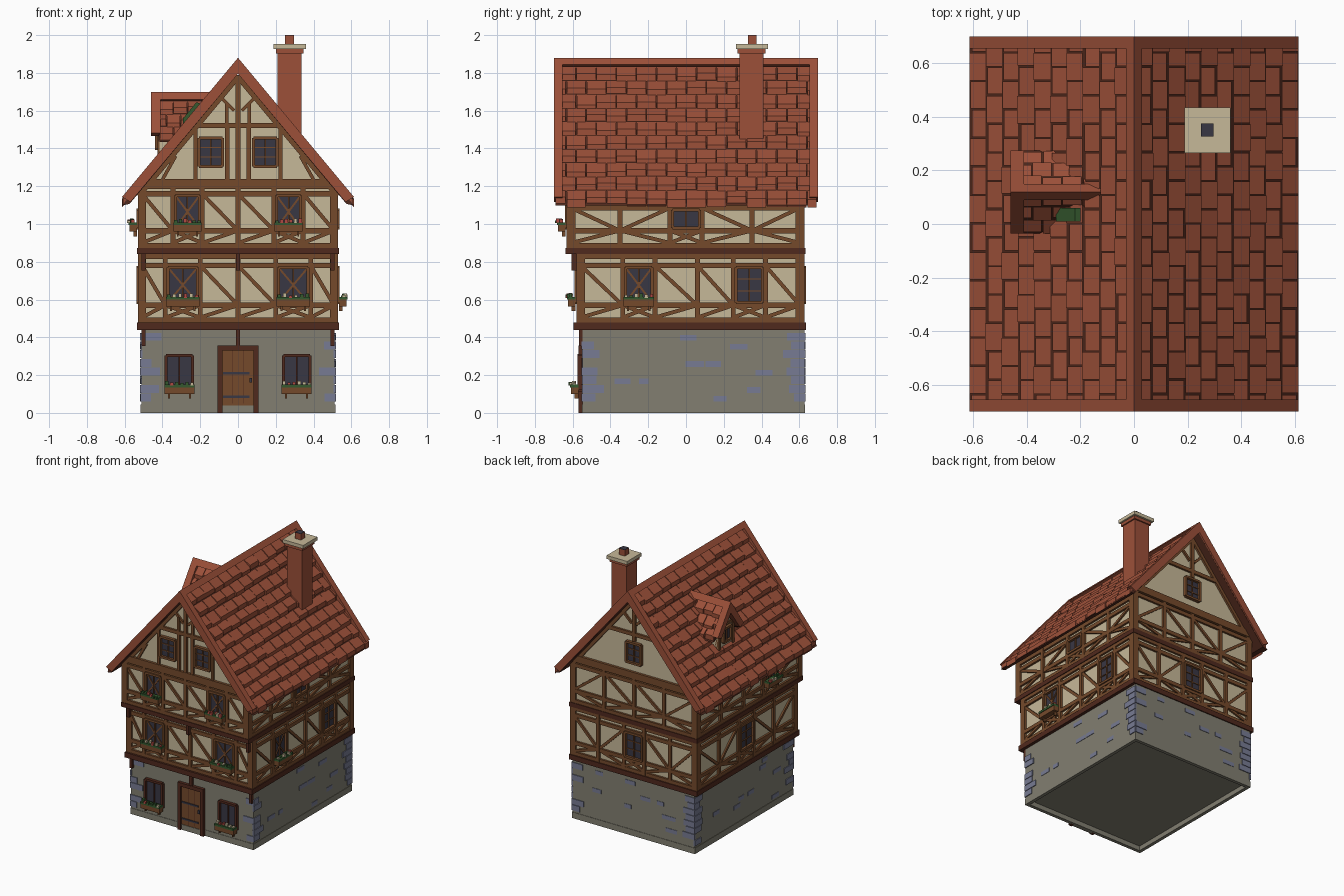
import bpy, bmesh, math, random

random.seed(4)
cube = bpy.data.objects.get("Cube")
if cube:
    bpy.data.objects.remove(cube)

COLOURS = {"plaster": "C6B898", "roof_clay": "9C5039", "stone": "827F71", "blue_stone": "777B93",
           "timber": "754A2B", "dark_timber": "50291D", "glass": "393743", "leaf": "35592F",
           "red_flower": "B04A42"}


def linear(code):
    channels = [int(code[i:i + 2], 16) / 255 for i in (0, 2, 4)]
    return [((c + .055) / 1.055) ** 2.4 for c in channels] + [1]


materials = {}
for label, code in COLOURS.items():
    mat = bpy.data.materials.new(label)
    mat.use_nodes = True
    mat.diffuse_color = linear(code)
    shader = mat.node_tree.nodes["Principled BSDF"]
    shader.inputs["Base Color"].default_value = linear(code)
    shader.inputs["Roughness"].default_value = .9
    materials[label] = mat

# Each side maps (along, outward, up) to the world
SIDES = {"front": lambda u, d, z: (u, -d, z), "back": lambda u, d, z: (u, d, z),
         "right": lambda u, d, z: (d, u, z), "left": lambda u, d, z: (-d, u, z)}
parts = {}


def slab(part, colour, side, outline, inner, outer):
    """Extrude an (along, up) outline from the inner to the outer depth."""
    bm = parts.setdefault((part, colour), bmesh.new())
    place = SIDES[side]
    rings = [[bm.verts.new(place(u, d, z)) for u, z in outline] for d in (inner, outer)]
    faces = [bm.faces.new(ring) for ring in rings]
    for i in range(len(outline)):
        j = (i + 1) % len(outline)
        faces.append(bm.faces.new((rings[0][i], rings[0][j], rings[1][j], rings[1][i])))
    bmesh.ops.recalc_face_normals(bm, faces=faces)


def rect(left, right, low, high):
    return [(left, low), (right, low), (right, high), (left, high)]


def block(part, colour, side, left, right, low, high, inner, outer):
    slab(part, colour, side, rect(left, right, low, high), inner, outer)


def beam(part, colour, side, a, b, width, inner, outer):
    du, dz = b[0] - a[0], b[1] - a[1]
    k = width / 2 / math.hypot(du, dz)
    ou, oz = -dz * k, du * k
    slab(part, colour, side, [(a[0] + ou, a[1] + oz), (a[0] - ou, a[1] - oz),
                              (b[0] - ou, b[1] - oz), (b[0] + ou, b[1] + oz)], inner, outer)


def planter(side, u, top, half, d):
    block("flower_boxes", "timber", side, u - half, u + half, top - .04, top - .005, d, d + .04)
    block("flower_leaves", "leaf", side, u - half, u + half, top - .005, top + .01, d, d + .045)
    for s in (-1, 1):
        foot = u + s * half * .7
        block("flower_boxes", "timber", side, foot - .005, foot + .005, top - .065, top - .04, d, d + .02)
    for i in range(6):
        p = u + half * (i - 2.5) / 3
        part, colour = random.choice([("flowers", "red_flower"), ("pale_flowers", "plaster"),
                                      ("flower_leaves", "leaf")])
        out = d + random.uniform(.01, .04)
        block(part, colour, side, p - .009, p + .009, top + .005, top + random.uniform(.018, .03), out, out + .018)


def window(side, u, low, high, half, d, style="grid", flowers=False, trim="timber"):
    block("window_glass", "glass", side, u - half, u + half, low, high, d - .01, d + .006)
    edge = .016
    for s in (-1, 1):
        block("window_frames", trim, side, u + s * half - edge / 2, u + s * half + edge / 2, low, high, d, d + .024)
    for z in (low, high):
        block("window_frames", trim, side, u - half, u + half, z - edge / 2, z + edge / 2, d, d + .024)
    block("window_bars", trim, side, u - .004, u + .004, low, high, d, d + .014)
    if style == "grid":
        for k in (1, 2):
            z = low + (high - low) * k / 3
            block("window_bars", trim, side, u - half, u + half, z - .003, z + .003, d, d + .012)
    elif style == "lattice":
        for s in (-1, 1):
            beam("window_bars", trim, side, (u - s * half, low), (u + s * half, high), .01, d, d + .012)
    if flowers:
        planter(side, u, low + .02, half + .01, d + .02)


def half_timber(side, d, low, high, posts, windows):
    """Posts, rails and braces for one storey; windows maps bay to (style, flowers)."""
    out, mid = d + .015, low + .095
    first, last = posts[0], posts[-1]
    for z in (low + .015, mid, high - .06, high - .01):
        block("timber_rails", "timber", side, first, last, z - .014, z + .014, d - .01, out)
    for i, u in enumerate(posts):
        w = .022 if i in (0, len(posts) - 1) else .013
        block("timber_posts", "timber", side, u - w, u + w, low, high, d - .01, out + .001)
    for i, (a, b) in enumerate(zip(posts, posts[1:])):
        flip = (a + b) / 2 > (first + last) / 2
        if i in windows:
            window(side, (a + b) / 2, mid + .014, high - .07, (b - a) / 2 - .014, d, *windows[i])
            spans = [(a, b, low + .03, mid), (b, a, low + .03, mid)]
        else:
            l, r = (b, a) if flip ^ bool(i % 2) else (a, b)
            spans = [(r, l, mid, high - .06), (l, r, low + .03, mid)]
        for l, r, z0, z1 in spans:
            beam("timber_braces", "timber", side, (l, z0), (r, z1), .02, d - .01, out - .003)


def pitched_roof(part, side, centre, apex, run, slope, back, front, rows, cols, ends):
    rise = .045
    for s in (-1, 1):
        def at(t, v):
            return centre + s * t, apex - slope * t + v
        slab(part + "_underlay", "dark_timber", side,
             [at(0, 0), at(run, 0), at(run - .04, -.04), at(0, -.04)], back, front)
        for a, b in ends:
            slab(part + "_barge_boards", "roof_clay", side,
                 [at(0, rise), at(run, rise), at(run - .045, -.036), at(0, -.04)], a, b)
        # Staggered courses of tiles, each kicking up at its lower edge
        step, width = (run - .01) / rows, (front - back) / cols
        for row in range(rows):
            t0 = .01 + row * step
            for col in range(cols + row % 2):
                a = back + (col - (row % 2) / 2) * width
                b = min(front, a + width - random.uniform(.003, .007))
                t1 = min(run, t0 + step + random.uniform(-.011, .003))
                lift = random.uniform(.028, .038)
                slab(part + "_tiles", "roof_clay", side,
                     [at(t0, -.01), at(t0, .007), at(t1, lift), at(t1, -.01)], max(a, back), b)
    cap = .03
    slab(part + "_ridge", "roof_clay", side,
         [(centre - cap, apex - slope * cap + rise), (centre, apex + rise),
          (centre + cap, apex - slope * cap + rise), (centre, apex)], min(back, ends[0][0]), ends[-1][1])


# Stone ground floor with a hollow foot
block("ground_floor", "stone", "front", -.512, .512, .035, .45, -.627, .547)
for side, reach, a, b in (("front", .55, -.515, .515), ("back", .63, -.515, .515),
                          ("left", .515, -.63, .55), ("right", .515, -.63, .55)):
    if side in ("left", "right"):
        a, b = -.55, .63
    block("plinth", "stone", side, a, b, 0, .045, reach - .025, reach)
    # Corner stones and scattered stones
    for row in range(8):
        z = .06 + row * .046
        for edge, s in ((a, 1), (b, -1)):
            if random.random() < .75:
                far = edge + s * (.1 if row % 2 else .065) * random.uniform(.8, 1.2)
                block("corner_stones", "blue_stone", side, min(edge, far), max(edge, far),
                      z, z + .042, reach - .01, reach + .003)
    for _ in range(0 if side == "front" else 9):
        u, z = random.uniform(a + .12, b - .2), .06 + random.randrange(8) * .046
        block("wall_stones", "blue_stone", side, u, u + random.uniform(.05, .1), z, z + .03, reach - .01, reach)

# Door
block("door", "timber", "front", -.085, .085, .03, .335, .54, .556)
for s in (-1, 1):
    block("door_frame", "dark_timber", "front", s * .095 - .013, s * .095 + .013, 0, .355, .54, .57)
    block("door_planks", "dark_timber", "front", s * .028 - .002, s * .028 + .002, .05, .335, .55, .557)
block("door_frame", "dark_timber", "front", -.108, .108, .33, .357, .54, .57)
block("door_step", "stone", "front", -.085, .085, 0, .04, .54, .56)
for z in (.085, .21):
    block("door_hinges", "glass", "front", -.08, .06, z - .006, z + .006, .55, .562)
block("door_handle", "glass", "front", .06, .075, .16, .185, .55, .568)
for s in (-1, 1):
    window("front", s * .31, .12, .305, .07, .55, "plain", True, "dark_timber")

# Plastered upper storeys, floor beams and jetty brackets
block("first_storey", "plaster", "front", -.514, .514, .46, .86, -.612, .565)
slab("second_storey", "plaster", "front", [(-.514, .85), (.514, .85), (.514, 1.17), (0, 1.79), (-.514, 1.17)],
     -.612, .617)
block("lower_floor_beam", "dark_timber", "front", -.535, .535, .44, .478, -.635, .595)
block("upper_floor_beam", "dark_timber", "front", -.535, .535, .84, .873, -.632, .637)
for u in (-.5, 0, .5):
    block("jetty_brackets", "dark_timber", "front", u - .011, u + .011, .355, .44, .54, .567)
    block("jetty_brackets", "dark_timber", "front", u - .011, u + .011, .755, .84, .56, .605)

lattice, grid, plain = ("lattice", True), ("grid", False), ("plain", False)
first, second = (.475, .84), (.87, 1.145)
half_timber("front", .565, *first, [-.508, -.385, -.2, 0, .2, .385, .508], {1: lattice, 4: lattice})
half_timber("right", .514, *first, [-.557, -.335, -.165, .06, .25, .42, .602], {1: lattice, 4: grid})
half_timber("left", .514, *first, [-.557, -.3, -.06, .12, .35, .602], {2: grid})
half_timber("back", .612, *first, [-.508, -.3, -.085, .085, .3, .508], {2: grid})
half_timber("front", .617, .87, 1.22, [-.508, -.345, -.19, 0, .19, .345, .508], {1: lattice, 4: lattice})
half_timber("right", .514, *second, [-.608, -.35, -.085, .085, .35, .602], {2: plain})
half_timber("left", .514, *second, [-.608, -.34, -.17, .06, .33, .602], {1: lattice})
half_timber("back", .612, .87, 1.22, [-.508, -.25, 0, .25, .508], {})

# Gable timbers and windows
for side, d, centres in (("front", .617, (-.145, .145)), ("back", .612, (0,))):
    out = d + .015
    block("gable_beams", "timber", side, -.5, .5, 1.185, 1.238, d - .01, out + .004)
    block("gable_beams", "timber", side, -.24, .24, 1.508, 1.535, d - .01, out)
    block("gable_posts", "timber", side, -.013, .013, 1.238 if side == "front" else 1.47, 1.78, d - .01, out + .002)
    for u in centres:
        window(side, u, 1.305, 1.455, .062, d)
    for s in (-1, 1):
        beam("gable_rafters", "timber", side, (s * .53, 1.15), (0, 1.785), .035, d - .01, out)
        beam("gable_braces", "timber", side, (s * .02, 1.6), (s * .1, 1.68), .018, d - .01, out - .002)
        if side == "front":
            for u, top in ((.055, 1.508), (.225, 1.508), (.06, 1.64)):
                block("gable_posts", "timber", side, s * u - .01, s * u + .01, 1.238, top, d - .01, out)
            beam("gable_braces", "timber", side, (s * .4, 1.235), (s * .33, 1.36), .018, d - .01, out - .002)

# Main roof
pitched_roof("roof", "front", 0, 1.835, .614, 1.2, -.69, .69, 10, 13, [(-.7, -.655), (.655, .7)])

# Dormer
middle = .12
slab("dormer_walls", "plaster", "left", [(middle - .095, 1.3), (middle + .095, 1.3), (middle + .095, 1.5),
                                         (middle, 1.62), (middle - .095, 1.5)], .12, .415)
window("left", middle, 1.4, 1.5, .045, .415, "plain")
for s in (-1, 1):
    u = middle + s * .083
    block("dormer_posts", "timber", "left", u - .012, u + .012, 1.34, 1.52, .38, .425)
block("dormer_posts", "timber", "left", middle - .09, middle + .09, 1.515, 1.535, .4, .425)
pitched_roof("dormer_roof", "left", middle, 1.655, .155, 1.4, .12, .42, 3, 4, [(.41, .46)])
slab("roof_moss", "leaf", "front", [(-.29, 1.53), (-.2, 1.638), (-.22, 1.645), (-.29, 1.56)], -.06, -.01)

# Chimney
block("chimney_stack", "roof_clay", "front", .21, .337, 1.36, 1.91, -.41, -.283)
block("chimney_collar", "roof_clay", "front", .2, .347, 1.903, 1.926, -.42, -.273)
block("chimney_cap", "plaster", "front", .188, .36, 1.926, 1.952, -.435, -.265)
block("chimney_flue", "roof_clay", "front", .25, .297, 1.952, 1.997, -.374, -.327)
block("flue_opening", "glass", "front", .25, .297, 1.997, 2, -.374, -.327)

# Turn every gathered part into an object
for (part, colour), bm in parts.items():
    mesh = bpy.data.meshes.new(part)
    bm.to_mesh(mesh)
    bm.free()
    mesh.materials.append(materials[colour])
    bpy.context.collection.objects.link(bpy.data.objects.new(part, mesh))
